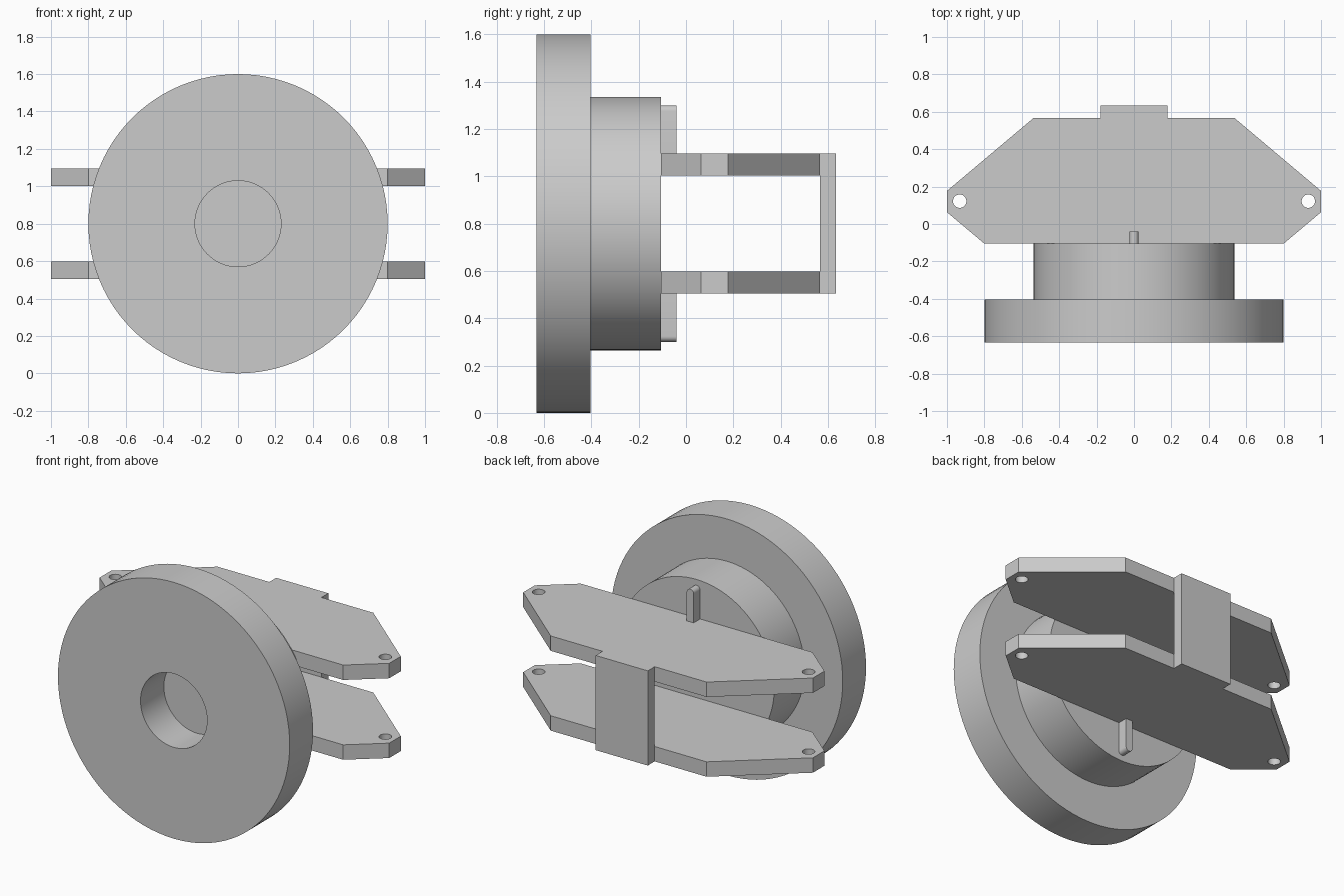
import bpy, bmesh
from math import pi, cos, sin
from mathutils import Matrix, Vector

if "Cube" in bpy.data.objects:
    bpy.data.objects.remove(bpy.data.objects["Cube"])

CZ = 0.8  # height of the wheel axis


def circle(cx, cy, r, n):
    return [(cx + r * cos(2 * pi * i / n), cy + r * sin(2 * pi * i / n)) for i in range(n)]


def slab(name, loops, depth, matrix, smooth=True):
    """Fill an outline (plus hole loops), extrude it along local z, then place it."""
    bm = bmesh.new()
    edges = []
    for pts in loops:
        vs = [bm.verts.new((x, y, 0)) for x, y in pts]
        edges += [bm.edges.new((vs[i - 1], vs[i])) for i in range(len(vs))]
    bmesh.ops.triangle_fill(bm, use_beauty=True, use_dissolve=False, edges=edges, normal=(0, 0, 1))
    ext = bmesh.ops.extrude_face_region(bm, geom=bm.faces[:], use_keep_orig=True)
    top = [v for v in ext["geom"] if isinstance(v, bmesh.types.BMVert)]
    bmesh.ops.translate(bm, verts=top, vec=Vector((0, 0, depth)))
    bmesh.ops.transform(bm, matrix=matrix, verts=bm.verts[:])
    bmesh.ops.recalc_face_normals(bm, faces=bm.faces[:])
    mesh = bpy.data.meshes.new(name)
    bm.to_mesh(mesh)
    bm.free()
    ob = bpy.data.objects.new(name, mesh)
    bpy.context.collection.objects.link(ob)
    if smooth:
        bpy.ops.object.select_all(action='DESELECT')
        ob.select_set(True)
        bpy.context.view_layer.objects.active = ob
        bpy.ops.object.shade_smooth_by_angle(angle=pi / 6)
    return ob


def upright(y):
    """Local (x, y) becomes (x, z) about the axis; depth runs backwards to -y."""
    return Matrix.Translation((0, y, CZ)) @ Matrix.Rotation(pi / 2, 4, 'X')


# Wheel disc with a round socket, closed behind by the solid boss
slab("wheel_disc", [circle(0, 0, 0.8, 96), circle(0, 0, 0.23, 64)], 0.23, upright(-0.403))
slab("boss", [circle(0, 0, 0.536, 96)], 0.298, upright(-0.105))

# Two hexagon-like lug plates with a pin hole at each tip
half = [(0.8, -0.105), (1, 0.063), (1, 0.177), (0.538, 0.566)]
outline = half + [(-x, y) for x, y in reversed(half)]
holes = [circle(s * 0.932, 0.122, 0.036, 32) for s in (-1, 1)]
for name, z in (("lower_plate", 0.505), ("upper_plate", 1.003)):
    slab(name, [outline] + holes, 0.093, Matrix.Translation((0, 0, z)))

# Back strap joining the plates
slab("back_strap", [[(-0.18, -0.295), (0.18, -0.295), (0.18, 0.296), (-0.18, 0.296)]],
     0.068, upright(0.634), smooth=False)

# Small round-ended ribs on the boss, above and below the plates
r = 0.024
arc = [(r * cos(pi * i / 12), 0.5 - r + r * sin(pi * i / 12)) for i in range(13)]
for name, s in (("upper_rib", 1), ("lower_rib", -1)):
    pts = [(r, 0.296)] + arc + [(-r, 0.296)]
    slab(name, [[(x, s * y) for x, y in pts]], 0.064, upright(-0.041))
